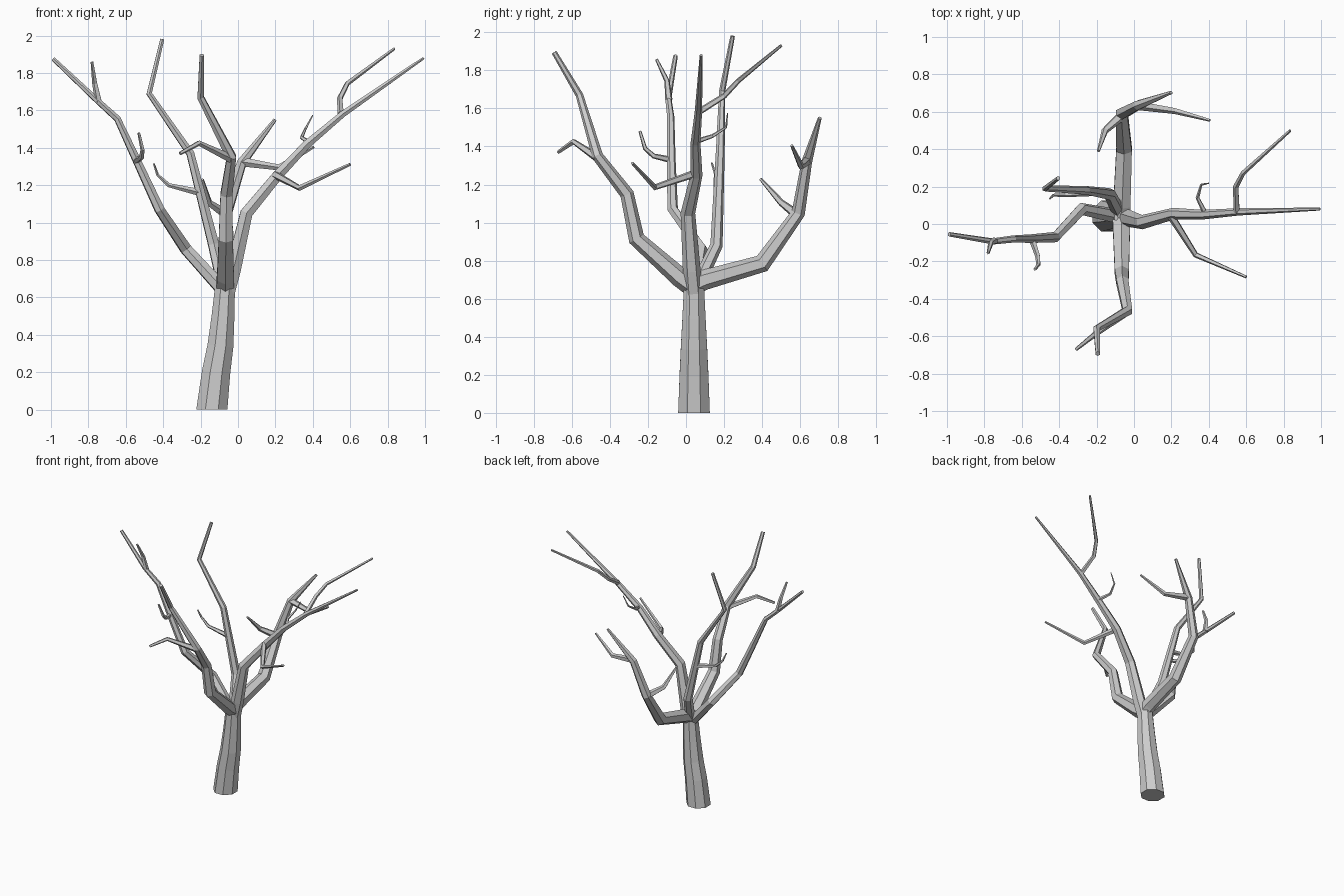
import bpy, bmesh, math
from mathutils import Vector


def tube(name, pts, r0, r1, sides=6, power=1.1, radii=None):
    """Flat-faced tapered tube through pts, rings on the bisector of each bend."""
    pts = [Vector(p) for p in pts]
    lens = [0.0]
    for a, b in zip(pts, pts[1:]):
        lens.append(lens[-1] + (b - a).length)
    bm = bmesh.new()
    rings, side, prev = [], None, None
    for i, p in enumerate(pts):
        d_in = (p - pts[i - 1]).normalized() if i > 0 else None
        d_out = (pts[i + 1] - p).normalized() if i < len(pts) - 1 else None
        t = ((d_in or d_out) + (d_out or d_in)).normalized()
        if i == 0:
            if p.z == 0:  # flat foot on the ground
                t = Vector((0, 0, 1))
            ref = Vector((1, 0, 0)) if abs(t.x) < 0.8 else Vector((0, 1, 0))
            side = (ref - t * ref.dot(t)).normalized()
        else:
            side = prev.rotation_difference(t) @ side
        prev = t
        up = t.cross(side)
        f = lens[i] / lens[-1]
        r = radii[i] if radii else r1 + (r0 - r1) * (1 - f) ** power
        rings.append([bm.verts.new(p + r * (math.cos(a) * side + math.sin(a) * up))
                      for a in (2 * math.pi * (k + 0.5) / sides for k in range(sides))])
    for lo, hi in zip(rings, rings[1:]):
        for k in range(sides):
            n = (k + 1) % sides
            bm.faces.new((lo[k], lo[n], hi[n], hi[k]))
    bm.faces.new(rings[0][::-1])
    bm.faces.new(rings[-1])
    me = bpy.data.meshes.new(name)
    bm.to_mesh(me)
    bm.free()
    ob = bpy.data.objects.new(name, me)
    bpy.context.collection.objects.link(ob)
    return ob


def twig(name, pts, r0=0.02, r1=0.008):
    return tube(name, pts, r0, r1, sides=5, power=1.0)


# Trunk
tube("trunk", [(-0.14, 0.042, 0), (-0.117, 0.042, 0.2), (-0.094, 0.042, 0.34),
               (-0.08, 0.042, 0.5), (-0.07, 0.042, 0.65), (-0.068, 0.042, 0.72)], 0, 0, sides=8,
     radii=[0.09, 0.082, 0.075, 0.066, 0.058, 0.04])

# Right limb and twigs
tube("right_limb", [(-0.06, 0.04, 0.63), (-0.025, 0.03, 0.75), (0.045, 0.01, 1.05),
                    (0.21, 0.055, 1.25), (0.37, 0.05, 1.42), (0.56, 0.065, 1.58),
                    (0.993, 0.08, 1.88)], 0.05, 0.008)
twig("right_twig_low", [(0.2, 0.04, 1.255), (0.33, -0.165, 1.185), (0.6, -0.283, 1.312)], 0.022)
twig("right_twig_mid", [(0.385, 0.05, 1.425), (0.34, 0.14, 1.455), (0.36, 0.21, 1.5),
                        (0.4, 0.218, 1.575)], 0.015, 0.003)
twig("right_twig_high", [(0.55, 0.065, 1.58), (0.545, 0.2, 1.665), (0.585, 0.275, 1.745),
                         (0.835, 0.5, 1.93)], 0.018)

# Left limb and twigs
tube("left_limb", [(-0.08, 0.04, 0.64), (-0.28, 0.08, 0.86), (-0.42, -0.07, 1.07),
                   (-0.545, -0.078, 1.34), (-0.645, -0.08, 1.555), (-0.755, -0.093, 1.655),
                   (-0.988, -0.055, 1.875)], 0.04, 0.012)
twig("left_twig_low", [(-0.545, -0.08, 1.33), (-0.515, -0.17, 1.35), (-0.51, -0.215, 1.39),
                       (-0.53, -0.242, 1.48)], 0.018)
twig("left_twig_high", [(-0.745, -0.09, 1.645), (-0.765, -0.1, 1.745), (-0.78, -0.155, 1.858)])

# Front limb and twig
tube("front_limb", [(-0.068, 0.04, 0.66), (-0.067, -0.03, 0.71), (-0.065, -0.26, 0.915),
                    (-0.062, -0.31, 1.15), (-0.035, -0.465, 1.35), (-0.2, -0.56, 1.67),
                    (-0.193, -0.693, 1.895)], 0.055, 0.014)
twig("front_twig", [(-0.035, -0.465, 1.34), (-0.21, -0.59, 1.425), (-0.31, -0.67, 1.37)], 0.024, 0.01)

# Back limb and twigs
tube("back_limb", [(-0.07, 0.03, 0.67), (-0.065, 0.1, 0.7), (-0.053, 0.4, 0.785),
                   (-0.065, 0.59, 1.05), (0.02, 0.635, 1.32), (0.198, 0.703, 1.55)],
     0, 0, radii=[0.055, 0.053, 0.048, 0.036, 0.028, 0.01])
twig("back_twig_low", [(-0.06, 0.585, 1.04), (-0.155, 0.5, 1.105), (-0.19, 0.39, 1.23)], 0.028)
twig("back_twig_high", [(0.02, 0.635, 1.325), (0.22, 0.605, 1.295), (0.405, 0.555, 1.405)], 0.026)

# Upright limb (back left) and twig
tube("upright_limb", [(-0.075, 0.05, 0.65), (-0.13, 0.16, 0.88), (-0.255, 0.18, 1.37),
                      (-0.475, 0.19, 1.69), (-0.405, 0.245, 1.98)], 0.038, 0.012)
twig("upright_twig", [(-0.2, 0.17, 1.16), (-0.37, 0.155, 1.2), (-0.43, 0.155, 1.255),
                      (-0.45, 0.135, 1.315)], 0.02, 0.005)
